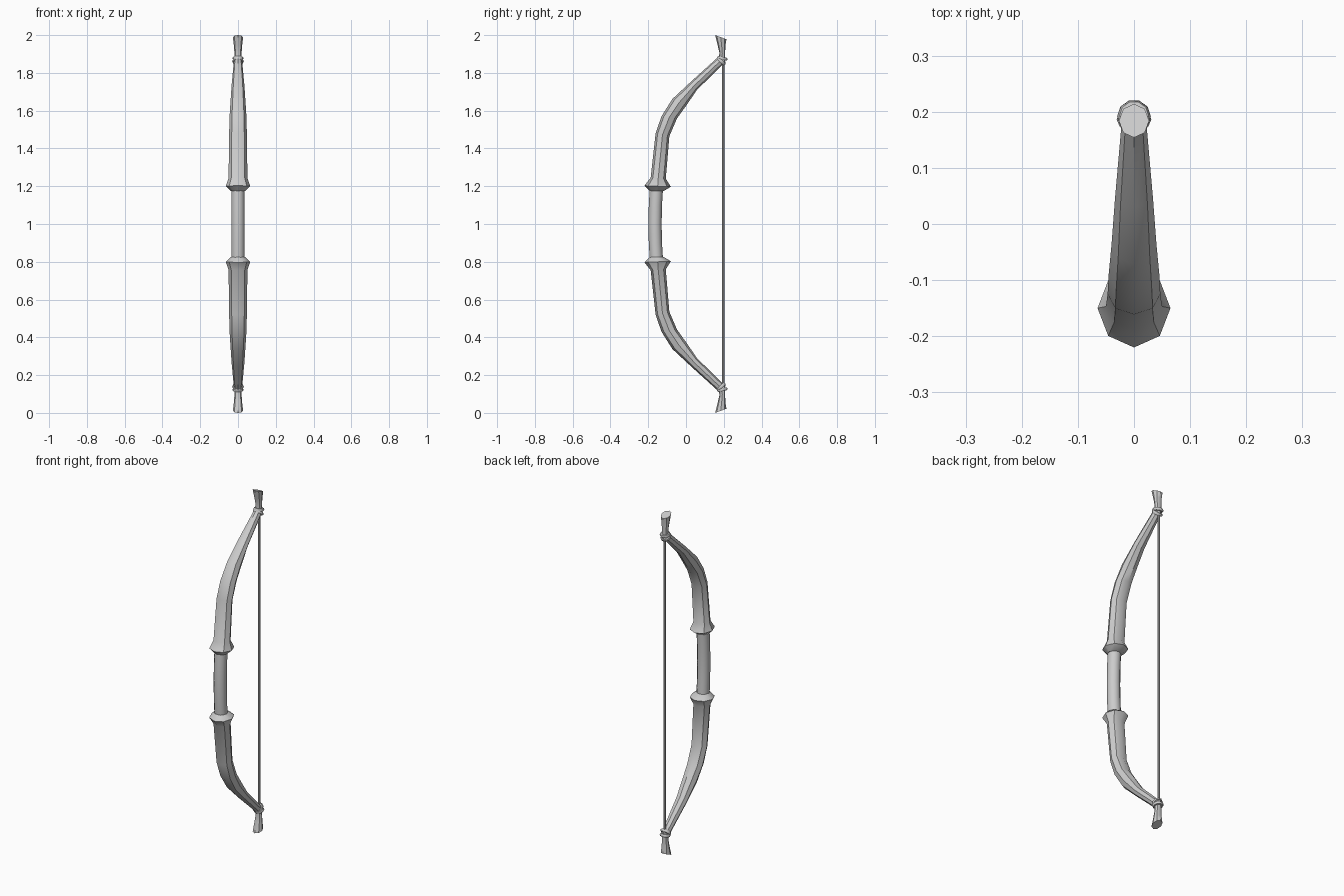
import bpy, bmesh, math
from mathutils import Matrix, Vector

if "Cube" in bpy.data.objects:
    bpy.data.objects.remove(bpy.data.objects["Cube"])


def finish(name, bm, mirror=True, angle=40):
    bmesh.ops.recalc_face_normals(bm, faces=bm.faces)
    mesh = bpy.data.meshes.new(name)
    bm.to_mesh(mesh)
    bm.free()
    ob = bpy.data.objects.new(name, mesh)
    bpy.context.collection.objects.link(ob)
    ob.location.z = 1
    bpy.ops.object.select_all(action='DESELECT')
    ob.select_set(True)
    bpy.context.view_layer.objects.active = ob
    bpy.ops.object.shade_smooth_by_angle(angle=math.radians(angle))
    if mirror:
        m = ob.modifiers.new("Mirror", 'MIRROR')
        m.use_axis = (False, False, True)
        m.use_mirror_merge = False
    return ob


def loft(name, sections, sides=8, mirror=True):
    # each section: front edge (y, z), back edge (y, z), half width in x
    bm = bmesh.new()
    rings = []
    for y0, z0, y1, z1, w in sections:
        a, b = Vector((0, y0, z0 - 1)), Vector((0, y1, z1 - 1))
        mid, half = (a + b) / 2, (a - b) / 2
        ring = []
        for i in range(sides):
            t = math.tau * i / sides
            ring.append(bm.verts.new(mid + half * math.cos(t) + Vector((w * math.sin(t), 0, 0))))
        rings.append(ring)
    for r, s in zip(rings, rings[1:]):
        for i in range(sides):
            j = (i + 1) % sides
            bm.faces.new((r[i], r[j], s[j], s[i]))
    bm.faces.new(rings[0])
    bm.faces.new(rings[-1])
    return finish(name, bm, mirror)


def torus(name, centre, tilt, major, minor, n=10, k=6):
    bm = bmesh.new()
    mat = Matrix.Translation((0, centre[0], centre[1] - 1)) @ Matrix.Rotation(tilt, 4, 'X')
    g = [[bm.verts.new(mat @ Vector((
        (major + minor * math.cos(math.tau * v / k)) * math.cos(math.tau * u / n),
        (major + minor * math.cos(math.tau * v / k)) * math.sin(math.tau * u / n),
        minor * math.sin(math.tau * v / k)))) for v in range(k)] for u in range(n)]
    for u in range(n):
        for v in range(k):
            bm.faces.new((g[u][v], g[(u + 1) % n][v],
                          g[(u + 1) % n][(v + 1) % k], g[u][(v + 1) % k]))
    return finish(name, bm, True, 60)


# Curved limbs with flared collars beside the grip
loft("limb", [
    (-0.193, 1.175, -0.118, 1.175, 0.038),
    (-0.220, 1.203, -0.080, 1.197, 0.065),
    (-0.187, 1.245, -0.107, 1.240, 0.050),
    (-0.161, 1.480, -0.088, 1.465, 0.047),
    (-0.130, 1.570, -0.047, 1.560, 0.045),
    (-0.072, 1.662, 0.000, 1.625, 0.040),
    (0.030, 1.757, 0.058, 1.710, 0.034),
    (0.168, 1.882, 0.193, 1.842, 0.022),
    (0.183, 1.895, 0.205, 1.860, 0.018),
])

# Flared nock tips
loft("tip", [
    (0.172, 1.860, 0.208, 1.850, 0.017),
    (0.177, 1.905, 0.207, 1.905, 0.019),
    (0.168, 1.945, 0.209, 1.945, 0.022),
    (0.154, 2.000, 0.214, 1.978, 0.027),
])

# Straight wrapped handle, slightly bowed
loft("grip", [
    (-0.191, 0.80, -0.121, 0.80, 0.035),
    (-0.197, 0.90, -0.127, 0.90, 0.035),
    (-0.199, 1.00, -0.129, 1.00, 0.035),
    (-0.197, 1.10, -0.127, 1.10, 0.035),
    (-0.191, 1.20, -0.121, 1.20, 0.035),
], sides=12, mirror=False)

# String loops knotted round the limb ends
torus("string_loop_upper", (0.192, 1.877), math.radians(-12), 0.021, 0.009)
torus("string_loop_lower", (0.186, 1.862), math.radians(-45), 0.022, 0.009)

# Bowstring
loft("bowstring", [(0.190, 0.13, 0.204, 0.13, 0.007),
                   (0.190, 1.87, 0.204, 1.87, 0.007)], mirror=False)
